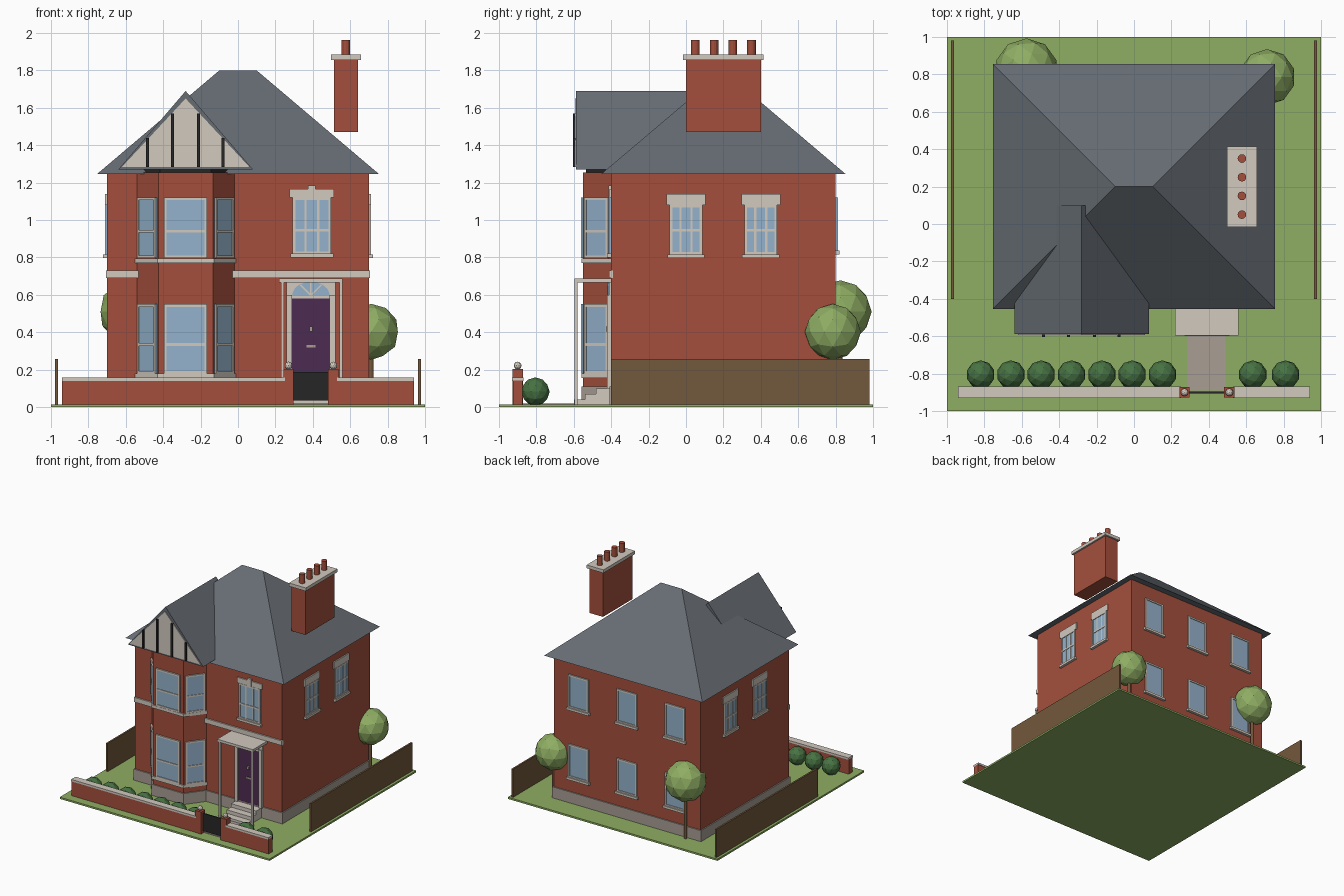
import bpy, bmesh, math
from mathutils import Matrix, Vector

cube = bpy.data.objects.get("Cube")
if cube:
    bpy.data.objects.remove(cube)


# Materials
def linear(c):
    return c / 12.92 if c <= 0.04045 else ((c + 0.055) / 1.055) ** 2.4


def material(name, *rgb):
    mat = bpy.data.materials.new(name)
    mat.use_nodes = True
    colour = [linear(c) for c in rgb] + [1]
    mat.diffuse_color = colour
    mat.node_tree.nodes["Principled BSDF"].inputs["Base Color"].default_value = colour
    return mat


BRICK = material("red_brick", .64, .31, .235)
SLATE = material("roof_slate", .40, .425, .45)
STONE = material("pale_stone", .82, .79, .75)
GLASS = material("window_glass", .58, .70, .80)
PURPLE = material("door_purple", .30, .17, .32)
BLACK = material("black_paint", .15, .15, .155)
GREEN = material("leaf_green", .56, .68, .39)
BUSH = material("hedge_green", .28, .45, .26)
WOOD = material("brown_wood", .45, .345, .235)
PAVING = material("grey_paving", .66, .62, .58)


# Helpers
def finish(name, bm, mats, matrix=None):
    mesh = bpy.data.meshes.new(name)
    bmesh.ops.recalc_face_normals(bm, faces=bm.faces)
    bm.to_mesh(mesh)
    bm.free()
    for mat in mats:
        mesh.materials.append(mat)
    obj = bpy.data.objects.new(name, mesh)
    if matrix:
        obj.matrix_world = matrix
    bpy.context.collection.objects.link(obj)
    return obj


def boxes(name, parts, matrix=None):
    """Each part is (material, (x0, x1), (y0, y1), (z0, z1))."""
    bm = bmesh.new()
    mats = []
    for mat, *spans in parts:
        if mat not in mats:
            mats.append(mat)
        centre = Vector([(a + b) / 2 for a, b in spans])
        scale = Matrix.Diagonal([abs(b - a) for a, b in spans] + [1])
        made = bmesh.ops.create_cube(bm, size=1, matrix=Matrix.Translation(centre) @ scale)
        for face in {f for v in made["verts"] for f in v.link_faces}:
            face.material_index = mats.index(mat)
    return finish(name, bm, mats, matrix)


def box(name, mat, x, y, z):
    return boxes(name, [(mat, x, y, z)])


def prism(name, mat, points, direction):
    bm = bmesh.new()
    base = bm.faces.new([bm.verts.new(p) for p in points])
    top = bmesh.ops.extrude_face_region(bm, geom=[base], use_keep_orig=True)["geom"]
    moved = [v for v in top if isinstance(v, bmesh.types.BMVert)]
    bmesh.ops.translate(bm, verts=moved, vec=direction)
    return finish(name, bm, [mat])


def ball(name, mat, centre, radius, detail=2):
    bm = bmesh.new()
    bmesh.ops.create_icosphere(bm, subdivisions=detail, radius=radius)
    return finish(name, bm, [mat], Matrix.Translation(centre))


def post(name, mat, x, y, z0, z1, radius):
    bm = bmesh.new()
    bmesh.ops.create_cone(bm, cap_ends=True, segments=12, radius1=radius,
                          radius2=radius, depth=z1 - z0)
    return finish(name, bm, [mat], Matrix.Translation((x, y, (z0 + z1) / 2)))


def window(name, x, y, angle, width, z0, z1, upright=0, rail=None,
           sill=True, header=0, keystone=False):
    w, t = width / 2, .014
    parts = [(GLASS, (-w, w), (-.006, .004), (z0, z1))]
    for s in (-1, 1):
        parts.append((STONE, (s * w, s * (w - t)), (-.012, 0), (z0, z1)))
    for z in (z0, z1 - t):
        parts.append((STONE, (-w, w), (-.012, 0), (z, z + t)))
    for i in range(upright):
        u = -w + width * (i + 1) / (upright + 1)
        parts.append((STONE, (u - .006, u + .006), (-.01, 0), (z0, z1)))
    if rail:
        parts.append((STONE, (-w, w), (-.011, 0), (rail - .007, rail + .007)))
    if sill:
        parts.append((STONE, (-w - .012, w + .012), (-.022, 0), (z0 - .018, z0 + .002)))
    if header:
        parts.append((STONE, (-w - .017, w + .017), (-.01, 0), (z1, z1 + header)))
    if keystone:
        parts.append((STONE, (-.02, .02), (-.014, 0), (z1, z1 + header + .02)))
    place = Matrix.Translation((x, y, 0)) @ Matrix.Rotation(angle, 4, "Z")
    return boxes(name, parts, place)


# Ground and path
box("lawn", GREEN, (-1, 1), (-1, 1), (0, .015))
box("path", PAVING, (.285, .49), (-.89, -.58), (.01, .02))

# House body
box("house_walls", BRICK, (-.7, .7), (-.4, .8), (.01, 1.245))
box("house_plinth", PAVING, (-.71, .71), (-.41, .81), (.01, .11))
for side, span in (("right", (-.705, -.52)), ("left", (-.035, .705))):
    box(side + "_string_course", STONE, span, (-.412, -.39), (.69, .73))

# Hipped main roof with a short ridge
bm = bmesh.new()
eaves = [bm.verts.new((x, y, 1.245)) for x, y in
         ((-.755, -.455), (.755, -.455), (.755, .855), (-.755, .855))]
ridge = [bm.verts.new((x, .2, 1.8)) for x in (-.1, .1)]
a, b, c, d = eaves
for corners in ((a, b, ridge[1], ridge[0]), (c, d, ridge[0], ridge[1]),
                (b, c, ridge[1]), (d, a, ridge[0]), (d, c, b, a)):
    bm.faces.new(corners)
finish("main_roof", bm, [SLATE])

# Two-storey bay
MID = -.28


def bay(name, mat, grow, z0, z1):
    wide, front = .26 + grow, .145 + grow * .6
    outline = [(-wide, -.4), (-front, -.55 - grow), (front, -.55 - grow),
               (wide, -.4), (wide, -.38), (-wide, -.38)]
    prism(name, mat, [(MID + x, y, z0) for x, y in outline], (0, 0, z1 - z0))


bay("bay_walls", BRICK, 0, .01, 1.255)
bay("bay_plinth", PAVING, .01, .01, .11)
bay("bay_lower_sill", STONE, .01, .155, .18)
bay("bay_upper_sill", STONE, .01, .77, .795)
bay("bay_top_board", BLACK, -.015, 1.25, 1.272)
lean = math.atan2(.15, .115)
for level, z0, z1, rail in (("lower", .18, .55, .335), ("upper", .797, 1.12, .94)):
    window("bay_front_window_" + level, MID, -.55, 0, .23, z0, z1, rail=rail, sill=False)
    for s, side in ((-1, "right"), (1, "left")):
        window(f"bay_{side}_window_{level}", MID + s * .2025, -.475, s * lean, .162,
               z0, z1, rail=rail, sill=False)

# Gable over the bay
prism("gable_roof", SLATE, [(MID - .36, -.588, 1.27), (MID + .36, -.588, 1.27),
                            (MID, -.588, 1.69)], (0, .688, 0))
prism("gable_panel", STONE, [(MID - .34, -.594, 1.285), (MID + .34, -.594, 1.285),
                             (MID, -.594, 1.65)], (0, .008, 0))
for i, (offset, top) in enumerate(((-.205, 1.44), (-.07, 1.57), (.07, 1.57), (.2, 1.44))):
    x = MID + offset
    box(f"gable_beam_{i}", BLACK, (x - .008, x + .008), (-.605, -.59), (1.285, top))

# Chimney
box("chimney_stack", BRICK, (.512, .642), (0, .4), (1.47, 1.86))
box("chimney_cap", STONE, (.497, .657), (-.015, .415), (1.857, 1.885))
for i in range(4):
    post(f"chimney_pot_{i}", BRICK, .577, .05 + i * .1, 1.88, 1.963, .023)

# Sash windows on the front, sides and back
window("front_window", .395, -.4, 0, .205, .818, 1.12, 2, .945, header=.045, keystone=True)
for s, side in ((-1, "right"), (1, "left")):
    for y in (0, .4):
        window(f"{side}_side_window_{y}", s * .7, y, s * math.pi / 2, .175, .815, 1.08,
               2, .945, header=.06)
for x in (-.46, 0, .46):
    for z in (.235, .835):
        window(f"back_window_{x}_{z}", x, .8, math.pi, .19, z, z + .285)

# Front door with fanlight
DOOR = .39
boxes("front_door", [
    (PURPLE, (DOOR - .1, DOOR + .1), (-.409, -.39), (.1, .58)),
    (STONE, (DOOR - .13, DOOR - .1), (-.422, -.39), (.1, .6)),
    (STONE, (DOOR + .1, DOOR + .13), (-.422, -.39), (.1, .6)),
    (STONE, (DOOR - .13, DOOR + .13), (-.412, -.39), (.58, .68)),
    (PAVING, (DOOR - .025, DOOR + .025), (-.414, -.4), (.32, .332)),
    (PAVING, (DOOR - .008, DOOR + .008), (-.428, -.4), (.405, .43))])
arc = [math.pi * i / 12 for i in range(13)]
prism("fanlight", GLASS, [(DOOR + .1 * math.cos(t), -.416, .597 + .073 * math.sin(t))
                          for t in arc], (0, .006, 0))
for i in (3, 6, 9):
    turn = Matrix.Translation((DOOR, -.417, .597)) @ Matrix.Rotation(-arc[i], 4, "Y")
    boxes(f"fanlight_bar_{i}", [(STONE, (0, .08), (-.003, .003), (-.004, .004))], turn)

# Porch canopy, posts and steps
box("porch_canopy", STONE, (.22, .56), (-.597, -.39), (.665, .687))
for x in (.238, .55):
    box(f"porch_post_{x}", STONE, (x - .008, x + .008), (-.595, -.579), (.01, .67))
for i in range(3):
    box(f"step_{i}", STONE, (.27, .51), (-.6 + i * .06, -.39), (.01, .04 + i * .03))

# Garden wall, piers and gate
for side, x0, x1 in (("right", -.94, .25), ("left", .53, .94)):
    box(side + "_garden_wall", BRICK, (x0, x1), (-.925, -.875), (.01, .142))
    box(side + "_wall_coping", STONE, (x0, x1), (-.93, -.87), (.14, .157))
for x in (.27, .51):
    box(f"gate_pier_{x}", BRICK, (x - .028, x + .028), (-.928, -.872), (.01, .205))
    ball(f"pier_finial_{x}", STONE, (x, -.9, .222), .021)
box("garden_gate", BLACK, (.298, .482), (-.905, -.895), (.035, .187))

# Side fences
for s, side in ((-1, "right"), (1, "left")):
    box(side + "_fence", WOOD, (s * .963, s * .978), (-.4, .98), (.01, .258))

# Hedge balls
for i, x in enumerate([-.82 + k * .162 for k in range(7)] + [.635, .81]):
    ball(f"hedge_ball_{i}", BUSH, (x, -.805, .083), .076)

# Trees in the back corners
for side, x, y, z, r in (("right", -.575, .825, .51, .168), ("left", .712, .785, .402, .15)):
    post(side + "_tree_trunk", WOOD, x, y, .01, z, .012)
    ball(side + "_tree_crown", GREEN, (x, y, z), r)
